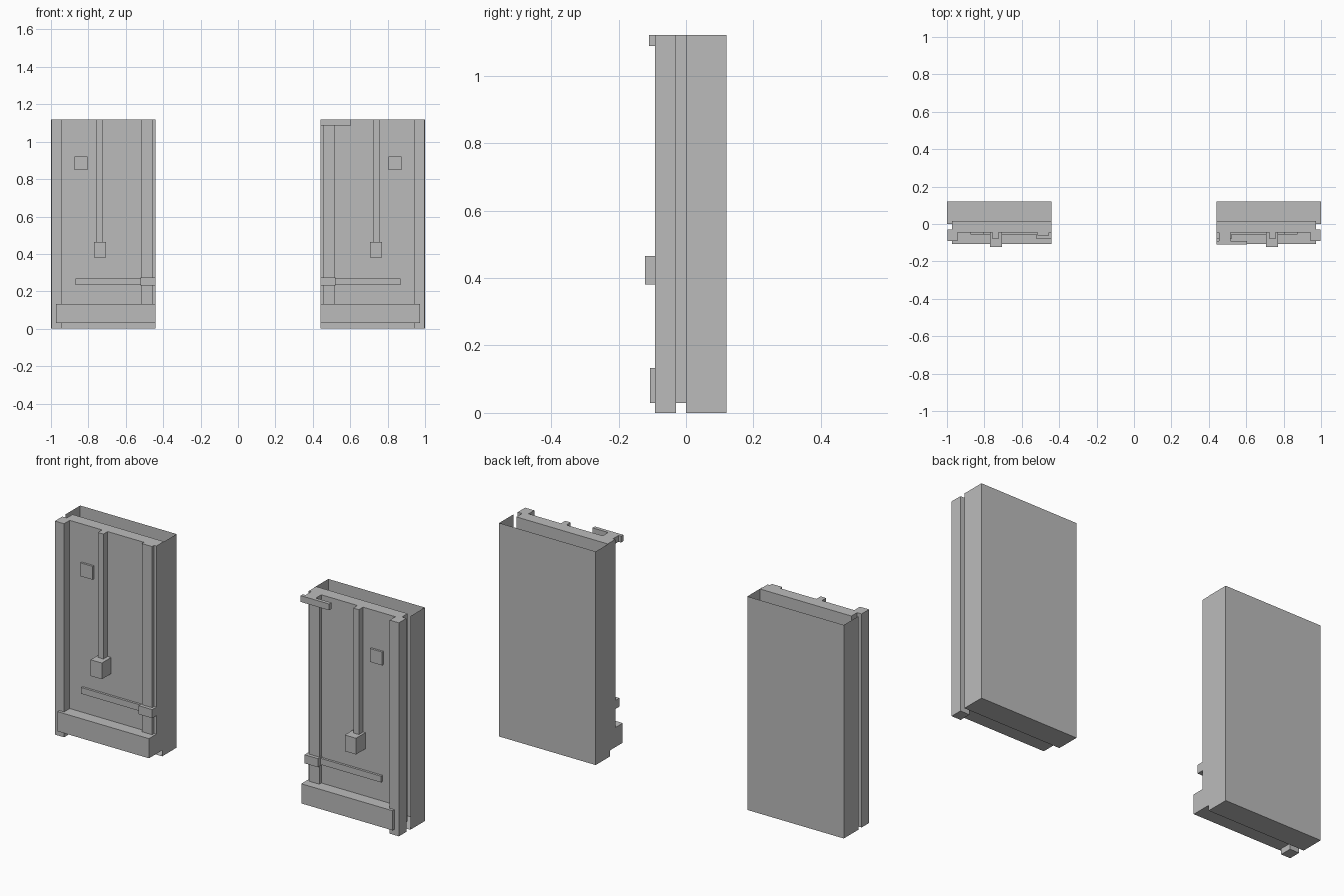
import bpy, bmesh

cube = bpy.data.objects.get("Cube")
if cube:
    bpy.data.objects.remove(cube)

grey = bpy.data.materials.new("plain_grey")
grey.use_nodes = True
colour = (0.5, 0.5, 0.5, 1)
grey.diffuse_color = colour
grey.node_tree.nodes["Principled BSDF"].inputs["Base Color"].default_value = colour


def box(name, x, y, z, open_sides=()):
    """Box from axis ranges; faces whose normal is in open_sides are removed."""
    bm = bmesh.new()
    bmesh.ops.create_cube(bm, size=1)
    bm.normal_update()
    gone = [f for f in bm.faces
            if tuple(round(c) for c in f.normal) in open_sides]
    bmesh.ops.delete(bm, geom=gone, context='FACES')
    for v in bm.verts:
        v.co = [r[0] if c < 0 else r[1] for c, r in zip(v.co, (x, y, z))]
    mesh = bpy.data.meshes.new(name)
    bm.to_mesh(mesh)
    bm.free()
    mesh.materials.append(grey)
    obj = bpy.data.objects.new(name, mesh)
    bpy.context.collection.objects.link(obj)


TOP = 1.12
INNER = 0.442

# Each part: x range measured outwards from the centre, y range, z range
parts = {
    "panel": ((INNER, 0.945), (-0.045, 0.017), (0.03, TOP)),
    "panel_edge": ((0.945, 0.972), (-0.03, 0.017), (0.03, TOP)),
    "outer_post": ((0.945, 0.998), (-0.092, -0.03), (0, TOP)),
    "inner_post": ((0.455, 0.515), (-0.062, -0.045), (0.13, TOP)),
    "bottom_rail": ((INNER, 0.972), (-0.107, 0), (0.03, 0.133)),
    "cross_bar": ((INNER, 0.87), (-0.057, -0.045), (0.235, 0.268)),
    "bar_bracket": ((INNER, 0.52), (-0.08, -0.045), (0.23, 0.275)),
    "centre_rod": ((0.725, 0.757), (-0.08, -0.045), (0.46, TOP)),
    "rod_handle": ((0.705, 0.77), (-0.122, -0.045), (0.38, 0.465)),
    "small_plate": ((0.805, 0.875), (-0.056, -0.045), (0.85, 0.92)),
}

for side, sign in (("left", 1), ("right", -1)):
    def span(x):
        return sorted(sign * c for c in x)

    for part, (x, y, z) in parts.items():
        box(f"{side}_{part}", span(x), y, z)
    # Thin-walled tray behind the panel, open at the top and front
    box(f"{side}_back_tray", span((INNER - 0.002, 1)), (0, 0.12), (0, TOP),
        open_sides=((0, 0, 1), (0, -1, 0)))

# Latch on the left unit only
box("left_top_latch", (INNER - 0.002, 0.605), (-0.109, -0.09), (1.087, TOP))
box("left_latch_mount", (0.455, 0.515), (-0.09, -0.06), (1.087, TOP))
